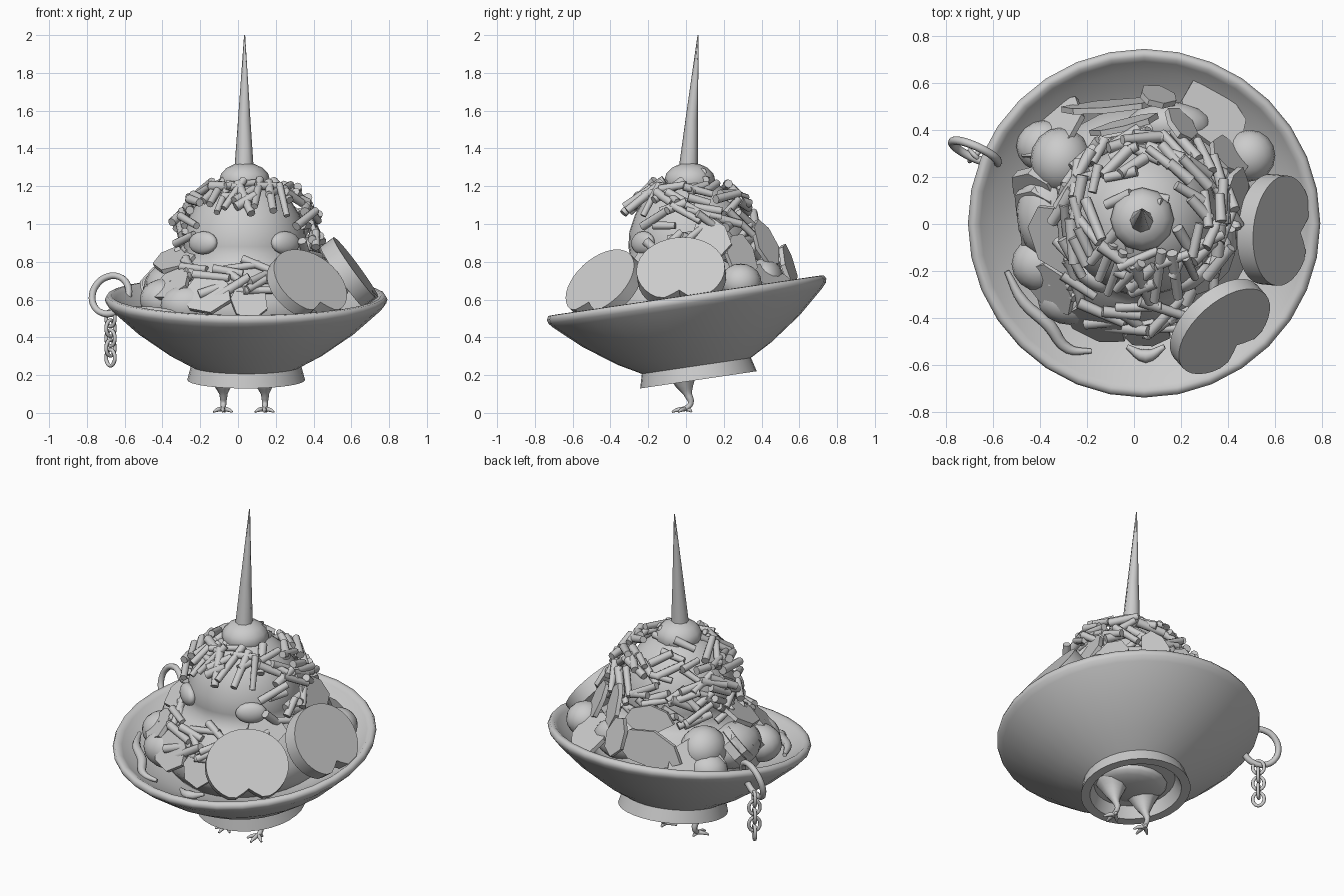
import bpy, bmesh, math, random
from mathutils import Matrix, Vector

random.seed(4)
if "Cube" in bpy.data.objects:
    bpy.data.objects.remove(bpy.data.objects["Cube"])


def finish(name, bm, matrix=Matrix(), angle=40):
    """Turn a bmesh into a named, shaded object."""
    bmesh.ops.recalc_face_normals(bm, faces=bm.faces)
    mesh = bpy.data.meshes.new(name)
    bm.to_mesh(mesh)
    bm.free()
    mesh.transform(matrix)
    obj = bpy.data.objects.new(name, mesh)
    bpy.context.collection.objects.link(obj)
    bpy.ops.object.select_all(action="DESELECT")
    obj.select_set(True)
    bpy.context.view_layer.objects.active = obj
    bpy.ops.object.shade_smooth_by_angle(angle=math.radians(angle))
    return obj


def lathe(name, profile, matrix, sides=32):
    bm = bmesh.new()
    verts = [bm.verts.new((r, 0, z)) for r, z in profile]
    edges = [bm.edges.new(pair) for pair in zip(verts, verts[1:])]
    bmesh.ops.spin(bm, geom=verts + edges, cent=(0, 0, 0), axis=(0, 0, 1),
                   angle=math.tau, steps=sides)
    bmesh.ops.remove_doubles(bm, verts=bm.verts, dist=0.0005)
    return finish(name, bm, matrix, 60)


def facing(loc, normal, roll=0):
    """Matrix whose local z is the normal and local y points as far up as it can."""
    n = Vector(normal).normalized()
    side = Vector((0, 0, 1)).cross(n).normalized()
    up = n.cross(side)
    basis = Matrix((side, up, n)).transposed().to_4x4()
    return Matrix.Translation(loc) @ basis @ Matrix.Rotation(roll, 4, "Z")


def ball(name, matrix, size, sides=16):
    bm = bmesh.new()
    bmesh.ops.create_uvsphere(bm, u_segments=sides, v_segments=sides // 2 + 2, radius=1)
    return finish(name, bm, matrix @ Matrix.Diagonal((*size, 1)), 60)


def tube(name, points, radii, cyclic=False, smooth=True):
    """Round tube along a path with a radius at each point."""
    curve = bpy.data.curves.new(name, "CURVE")
    curve.dimensions = "3D"
    curve.bevel_depth = 1
    curve.bevel_resolution = 2
    curve.resolution_u = 4
    curve.use_fill_caps = True
    spline = curve.splines.new("BEZIER" if smooth else "POLY")
    pts = spline.bezier_points if smooth else spline.points
    pts.add(len(points) - 1)
    for p, co, r in zip(pts, points, radii):
        p.co = co if smooth else (*co, 1)
        p.radius = r
        if smooth:
            p.handle_left_type = p.handle_right_type = "AUTO"
    spline.use_cyclic_u = cyclic
    temp = bpy.data.objects.new(name + "_path", curve)
    bpy.context.collection.objects.link(temp)
    bpy.context.view_layer.update()
    mesh = bpy.data.meshes.new_from_object(
        temp.evaluated_get(bpy.context.evaluated_depsgraph_get()))
    bpy.data.objects.remove(temp)
    bm = bmesh.new()
    bm.from_mesh(mesh)
    return finish(name, bm, angle=50)


def slab(name, outline, thickness, matrix):
    """Flat piece extruded from an outline."""
    bm = bmesh.new()
    face = bm.faces.new([bm.verts.new((x, y, -thickness / 2)) for x, y in outline])
    new = bmesh.ops.extrude_face_region(bm, geom=[face])["geom"]
    top = [v for v in new if isinstance(v, bmesh.types.BMVert)]
    bmesh.ops.translate(bm, verts=top, vec=(0, 0, thickness))
    return finish(name, bm, matrix, 35)


# Tilted bowl with a rounded lip, a shallow inside and a hollow foot
tilt = Matrix.Translation((0.043, 0.066, 0.175)) @ Matrix.Rotation(math.radians(8.4), 4, "X")
lathe("bowl", [(0, 0.07), (0.23, 0.07), (0.26, 0), (0.312, 0), (0.292, 0.075), (0.41, 0.14),
               (0.58, 0.26), (0.72, 0.385), (0.742, 0.41), (0.748, 0.43), (0.738, 0.45),
               (0.715, 0.452), (0.695, 0.435), (0.65, 0.4), (0.5, 0.315), (0.3, 0.25),
               (0, 0.23)], tilt)

# Body with a rounder head rising from the bowl
CENTRE = Vector((0.035, 0.02, 0))
dome = [(0, 0.35), (0.4, 0.4), (0.48, 0.5), (0.48, 0.6), (0.43, 0.7), (0.36, 0.78), (0.315, 0.82),
        (0.325, 0.88), (0.32, 0.96), (0.29, 1.05), (0.235, 1.14), (0.15, 1.21), (0, 1.25)]
lathe("body", dome, Matrix.Translation(CENTRE))
ball("crown", Matrix.Translation((0.035, 0.02, 1.23)), (0.135, 0.135, 0.095), 12)
tube("spike", [(0.032, 0.012, 1.28), (0.033, 0.03, 1.55), (0.035, 0.064, 2)],
     [0.052, 0.033, 0.003], smooth=False)
for side, s in (("right", -1), ("left", 1)):
    ball(side + "_eye", facing((0.033 + s * 0.218, -0.228, 0.9), (s * 0.6, -0.8, 0.1)),
         (0.09, 0.062, 0.04))
ball("belly", Matrix.Translation((0.035, 0.02, 0.255)), (0.21, 0.19, 0.06))


def dome_radius(z):
    for (r0, z0), (r1, z1) in zip(dome, dome[1:]):
        if z0 <= z <= z1:
            return r0 + (r1 - r0) * (z - z0) / (z1 - z0)
    return 0.1


def add_stick(bm, phi, z, lean, length, lift):
    """One shred lying on the dome; lean turns it from sideways to downward."""
    out = Vector((math.cos(phi), math.sin(phi), 0))
    around = Vector((-out.y, out.x, 0))
    slope = dome_radius(z - 0.03) - dome_radius(z + 0.03)
    down = Vector((out.x * slope, out.y * slope, -0.06)).normalized()
    axis = around * math.cos(lean) + down * math.sin(lean)
    axis = (axis + out * random.uniform(-0.3, 0.3)).normalized()
    spot = CENTRE + out * (dome_radius(z) + lift) + Vector((0.02 * abs(out.x), 0, z))
    matrix = Matrix.Translation(spot) @ axis.to_track_quat("Z", "Y").to_matrix().to_4x4()
    radius = random.uniform(0.02, 0.027)
    bmesh.ops.create_cone(bm, cap_ends=True, segments=8, radius1=radius,
                          radius2=radius * 0.85, depth=length, matrix=matrix)


# Shreds over the head, leaving the face open
bm = bmesh.new()
for row in range(9):
    level = 1.215 - row * 0.046
    count = int(dome_radius(level) * math.tau / 0.14) + 4
    for i in range(count):
        phi = math.tau * (i + random.uniform(0.1, 0.9) + row * 0.5) / count
        z = level + random.uniform(-0.03, 0.03)
        front = abs((phi + math.pi / 2 + math.pi) % math.tau - math.pi)
        if front < 1 and z < 1.12:
            continue
        lift = random.uniform(0.015, 0.045) + 0.03 * abs(math.cos(phi)) * (z > 1)
        add_stick(bm, phi, z, random.uniform(-0.8, 0.8), random.uniform(0.12, 0.2), lift)
# Long fringe hanging from the crown over the face
for i in range(9):
    phi = -math.pi / 2 + (i - 4) * 0.25
    add_stick(bm, phi, random.uniform(1.11, 1.18), random.uniform(0.9, 2.2),
              random.uniform(0.18, 0.26), random.uniform(0.02, 0.045))
finish("top_shreds", bm, angle=50)

# Shreds below the face
bm = bmesh.new()
for i in range(22):
    phi = -math.pi / 2 + random.uniform(-1.2, 1.0)
    add_stick(bm, phi, random.uniform(0.62, 0.8), random.uniform(-0.8, 0.8),
              random.uniform(0.14, 0.24), random.uniform(0, 0.03))
finish("lower_shreds", bm, angle=50)

# Two thick round slices with a notch at the bottom
notched = []
for i in range(36):
    a = math.tau * i / 36
    r = 1 - 0.36 * math.exp(-((a - math.pi * 1.5) / 0.27) ** 2)
    notched.append((0.235 * r * math.cos(a), 0.21 * r * math.sin(a)))
slab("front_slice", notched, 0.07, facing((0.365, -0.435, 0.675), (0.55, -0.62, 0.6)))
slab("side_slice", notched, 0.085, facing((0.595, -0.025, 0.735), (0.8, -0.08, 0.58)))


# Thin angular flakes: position, facing, half width, half height
flake = [(-1, -0.1), (-0.6, -0.8), (0.3, -1), (1, -0.35), (0.75, 0.5), (0.1, 1), (-0.65, 0.75)]
flakes = [((-0.1, 0.5, 0.74), (-0.1, 1, 0.15), 0.21, 0.11),
          ((-0.04, 0.42, 0.88), (-0.25, 1, 0.2), 0.15, 0.08),
          ((0.33, 0.46, 0.7), (0.35, 0.5, 0.8), 0.17, 0.14),
          ((0.43, 0.13, 0.92), (1, -0.1, 0.4), 0.11, 0.12),
          ((0.4, 0.29, 0.83), (0.7, 0.6, 0.4), 0.1, 0.13),
          ((0.2, 0.42, 0.9), (0.6, 0.7, 0.3), 0.08, 0.13),
          ((0.1, 0.54, 0.78), (0.3, 0.9, 0.3), 0.08, 0.12),
          ((-0.34, 0.4, 0.68), (-0.6, 0.6, 0.6), 0.17, 0.14),
          ((-0.32, -0.06, 0.82), (-0.4, -0.35, 0.85), 0.16, 0.13),
          ((-0.16, -0.42, 0.63), (-0.3, -0.8, 0.5), 0.14, 0.12),
          ((0.06, -0.46, 0.6), (0.1, -0.9, 0.4), 0.1, 0.12),
          ((-0.35, -0.27, 0.68), (-0.6, -0.5, 0.7), 0.13, 0.11),
          ((0.33, -0.2, 0.8), (0.6, -0.6, 0.5), 0.12, 0.09)]
for i, (loc, normal, w, h) in enumerate(flakes):
    shape = [(x * w, y * h) for x, y in flake]
    slab(f"flake_{i + 1}", shape, 0.025, facing(loc, normal, random.uniform(-0.3, 0.3)))

# Stack of slices along the right side
for i in range(4):
    shape = [(x * 0.12, y * 0.11) for x, y in flake]
    slab(f"stacked_slice_{i + 1}", shape, 0.05,
         facing((-0.41 + i * 0.012, 0.14 - i * 0.075, 0.69), (-0.5, -0.6, 0.6)))

# Rounded pieces tucked around the body
for i, (loc, size) in enumerate([((-0.31, 0.27, 0.71), (0.13, 0.14, 0.13)),
                                 ((-0.38, 0.33, 0.62), (0.12, 0.11, 0.1)),
                                 ((0.49, 0.29, 0.69), (0.11, 0.11, 0.1)),
                                 ((-0.39, -0.17, 0.6), (0.13, 0.12, 0.11)),
                                 ((-0.26, -0.32, 0.57), (0.15, 0.11, 0.11)),
                                 ((-0.36, 0.05, 0.66), (0.14, 0.2, 0.13)),
                                 ((0.15, 0.42, 0.7), (0.18, 0.1, 0.12))]):
    ball(f"round_piece_{i + 1}", Matrix.Translation(loc), size)

# Curled strands lying in the bowl
tube("long_strand", [(-0.54, -0.2, 0.55), (-0.47, -0.33, 0.54), (-0.36, -0.43, 0.52),
                     (-0.28, -0.53, 0.49), (-0.18, -0.54, 0.48)],
     [0.012, 0.024, 0.028, 0.022, 0.01])
tube("short_strand", [(-0.03, -0.52, 0.46), (0.05, -0.56, 0.46), (0.13, -0.52, 0.47)],
     [0.01, 0.03, 0.01])

# Legs and splayed toes
for side, x in (("right", -0.08), ("left", 0.14)):
    tube(side + "_leg", [(x, -0.02, 0.25), (x, -0.01, 0.17), (x + 0.003, 0.01, 0.1),
                         (x + 0.003, 0.025, 0.05), (x + 0.003, -0.005, 0.02)],
         [0.11, 0.06, 0.022, 0.015, 0.014])
    for i, (dx, dy) in enumerate([(-0.05, -0.04), (0, -0.075), (0.05, -0.04), (0.01, 0.03)]):
        tube(f"{side}_toe_{i + 1}", [(x, -0.002, 0.022), (x + dx * 0.6, dy * 0.6, 0.016),
                                     (x + dx, dy, 0.005)], [0.013, 0.011, 0.005])


def loop(name, centre, across, along, half_w, half_l, thick):
    """Closed oval ring spanned by two directions."""
    a, b, c = Vector(across).normalized(), Vector(along).normalized(), Vector(centre)
    turns = [math.tau * i / 10 for i in range(10)]
    points = [c + a * half_w * math.cos(t) + b * half_l * math.sin(t) for t in turns]
    tube(name, points, [thick] * 10, cyclic=True)


# Ring through the rim and its hanging chain
loop("rim_ring", (-0.675, 0.305, 0.625), (0.9, -0.42, 0), (0.15, 0.2, 1), 0.106, 0.104, 0.018)
for i in range(5):
    across = (0.7, 0.7, 0) if i % 2 else (0.7, -0.7, 0)
    loop(f"chain_link_{i + 1}", (-0.675, 0.29, 0.5 - i * 0.052), across, (0, 0, 1),
         0.032, 0.042, 0.01)
